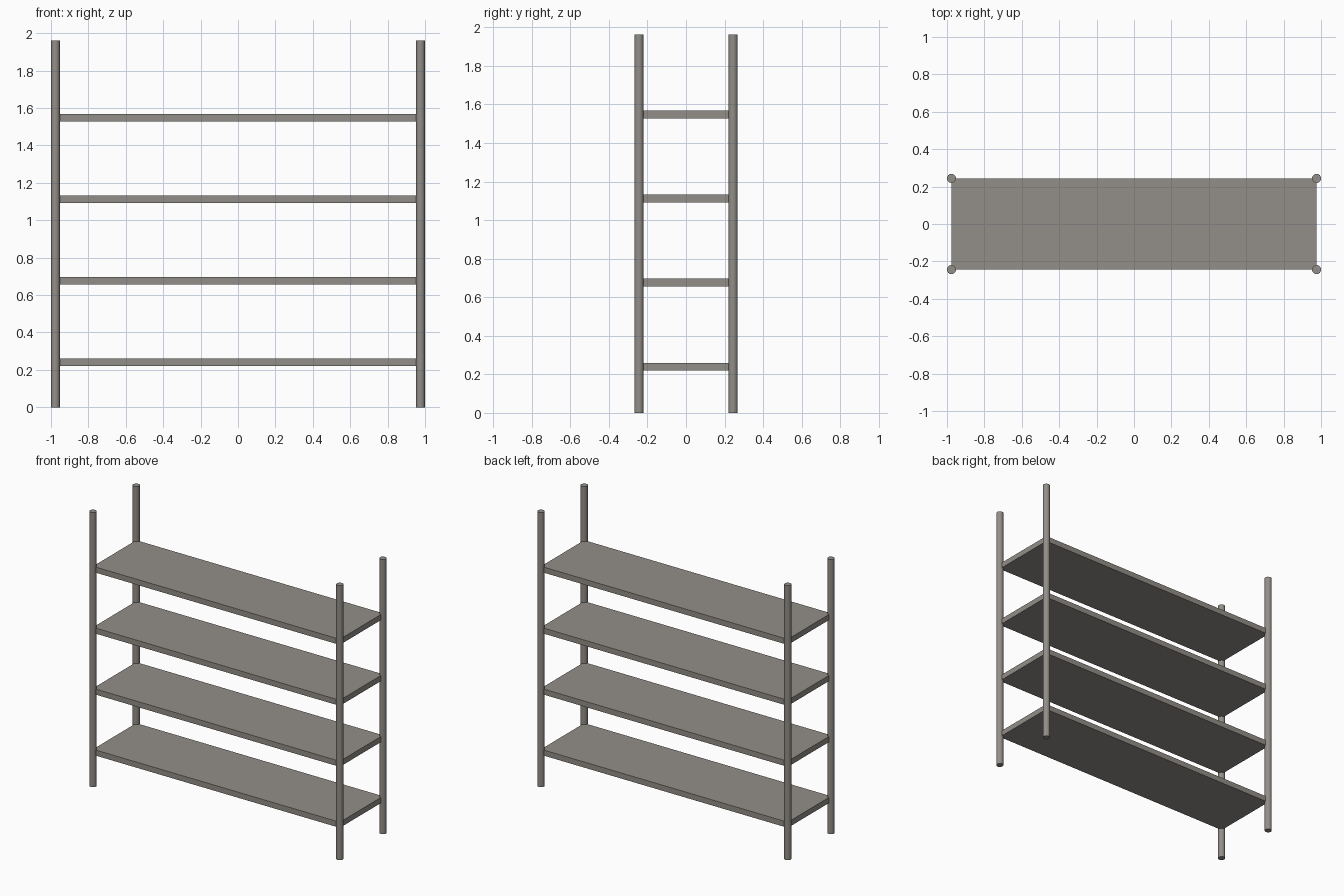
import bpy
import math

if "Cube" in bpy.data.objects:
    bpy.data.objects.remove(bpy.data.objects["Cube"])

POST_X, POST_Y, POST_R, POST_H = 0.976, 0.244, 0.024, 1.962
SHELF_T = 0.04

metal = bpy.data.materials.new("warm grey metal")
metal.diffuse_color = (0.29, 0.27, 0.245, 1)
metal.use_nodes = True
metal.node_tree.nodes["Principled BSDF"].inputs["Base Color"].default_value = metal.diffuse_color


# Four round corner posts
def add_post(name, x, y):
    bpy.ops.mesh.primitive_cylinder_add(vertices=32, radius=POST_R, depth=POST_H,
                                        location=(x, y, POST_H / 2))
    post = bpy.context.object
    post.name = name
    post.data.materials.append(metal)
    bpy.ops.object.shade_smooth_by_angle(angle=math.radians(30))


for side, sx in (("left", -1), ("right", 1)):
    for end, sy in (("front", -1), ("back", 1)):
        add_post(f"{end}_{side}_post", sx * POST_X, sy * POST_Y)

# Four evenly spaced shelf boards reaching the post centres
for i in range(4):
    bpy.ops.mesh.primitive_cube_add(size=1, location=(0, 0, 0.24 + i * 0.436))
    shelf = bpy.context.object
    shelf.name = f"shelf_{i + 1}"
    shelf.scale = (2 * POST_X, 2 * POST_Y, SHELF_T)
    bpy.ops.object.transform_apply(location=False, rotation=False, scale=True)
    shelf.data.materials.append(metal)
